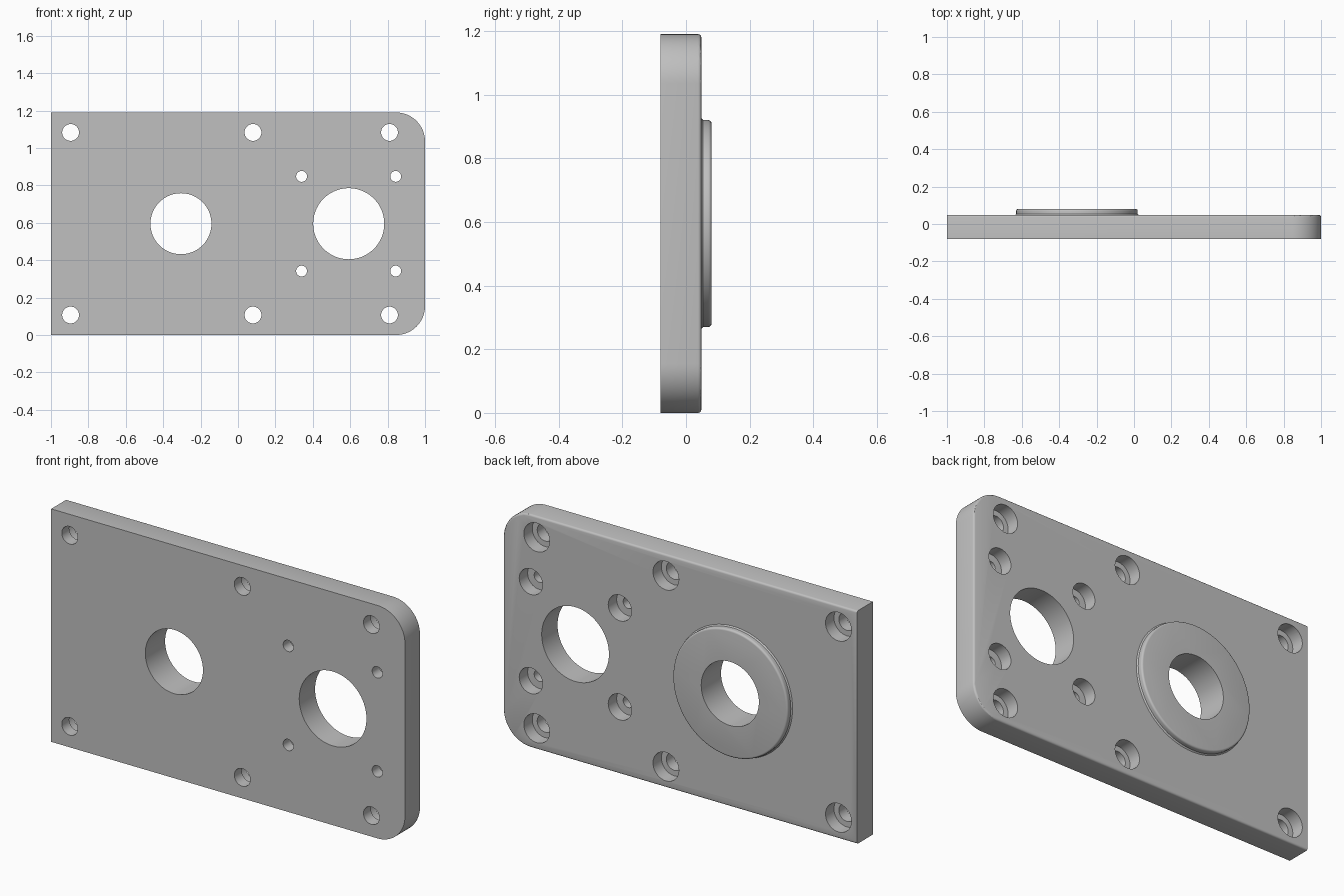
import bpy, bmesh
from math import sin, cos, pi

cube = bpy.data.objects.get("Cube")
if cube:
    bpy.data.objects.remove(cube)

HEIGHT, FRONT, BACK, BOSS_BACK = 1.19, -0.08, 0.048, 0.08
MID = HEIGHT / 2
CORNER, FILLET = 0.155, 0.01

grey = bpy.data.materials.new("plain grey")
grey.use_nodes = True
grey.diffuse_color = (0.53, 0.53, 0.53, 1)
grey.node_tree.nodes["Principled BSDF"].inputs["Base Color"].default_value = grey.diffuse_color


def to_object(name, bm):
    bmesh.ops.recalc_face_normals(bm, faces=bm.faces)
    mesh = bpy.data.meshes.new(name)
    bm.to_mesh(mesh)
    bm.free()
    mesh.materials.append(grey)
    obj = bpy.data.objects.new(name, mesh)
    bpy.context.collection.objects.link(obj)
    return obj


def lathe(name, x, z, profile, sides=64):
    """Closed solid turned about the y direction from (radius, y) points."""
    bm = bmesh.new()
    rings = [[bm.verts.new((x + r * cos(2 * pi * i / sides), y,
                            z + r * sin(2 * pi * i / sides)))
              for i in range(sides)] for r, y in profile]
    for a, b in zip(rings, rings[1:]):
        for i in range(sides):
            j = (i + 1) % sides
            bm.faces.new((a[i], a[j], b[j], b[i]))
    bm.faces.new(rings[0])
    bm.faces.new(rings[-1])
    return to_object(name, bm)


def combine(target, tool, operation):
    mod = target.modifiers.new(tool.name, "BOOLEAN")
    mod.operation, mod.solver, mod.object = operation, "EXACT", tool
    bpy.context.view_layer.objects.active = target
    bpy.ops.object.modifier_apply(modifier=mod.name)
    bpy.data.objects.remove(tool)


# Plate outline: square on the right side, rounded on the left side
outline = [(-1, HEIGHT), (-1, 0)]
for cz, start in ((CORNER, -pi / 2), (HEIGHT - CORNER, 0)):
    for i in range(17):
        a = start + i * pi / 32
        outline.append((1 - CORNER + CORNER * cos(a), cz + CORNER * sin(a)))
bm = bmesh.new()
face = bm.faces.new([bm.verts.new((x, FRONT, z)) for x, z in outline])
moved = bmesh.ops.extrude_face_region(bm, geom=[face], use_keep_orig=True)["geom"]
bmesh.ops.translate(bm, vec=(0, BACK - FRONT, 0),
                    verts=[v for v in moved if isinstance(v, bmesh.types.BMVert)])
# Soft rear rim, except along the square end
rim = [e for e in bm.edges if all(v.co.y > 0 for v in e.verts)
       and any(v.co.x > -0.99 for v in e.verts)]
bmesh.ops.bevel(bm, geom=rim, offset=FILLET, segments=3, profile=0.5, affect="EDGES")
plate = to_object("mounting_plate", bm)

# Raised round boss with a rounded rim and a small fillet at its foot
BOSS_X, BOSS_R = -0.305, 0.325
profile = [(BOSS_R + 0.006, 0), (BOSS_R + 0.006, BACK), (BOSS_R, BACK + 0.006)]
for i in range(5):
    a = i * pi / 8
    profile.append((BOSS_R - FILLET + FILLET * cos(a), BOSS_BACK - FILLET + FILLET * sin(a)))
combine(plate, lathe("boss", BOSS_X, MID, profile, 96), "UNION")


# Large bores
for x, r in ((BOSS_X, 0.163), (0.592, 0.19)):
    combine(plate, lathe("bore", x, MID, [(r, -0.2), (r, 0.2)], 96), "DIFFERENCE")


# Counterbored screw holes, mirrored about the middle height
def screw_holes(columns, rise, radius, head, step):
    for x in columns:
        for side in (-1, 1):
            steps = [(radius, -0.2), (radius, step), (head, step), (head, 0.2)]
            combine(plate, lathe("screw_hole", x, MID + side * rise, steps, 40), "DIFFERENCE")


screw_holes((-0.895, 0.08, 0.81), 0.488, 0.045, 0.073, -0.02)
screw_holes((0.34, 0.843), 0.253, 0.029, 0.066, -0.02)

bpy.ops.object.select_all(action="DESELECT")
plate.select_set(True)
bpy.context.view_layer.objects.active = plate
bpy.ops.object.shade_smooth_by_angle(angle=pi / 6)
